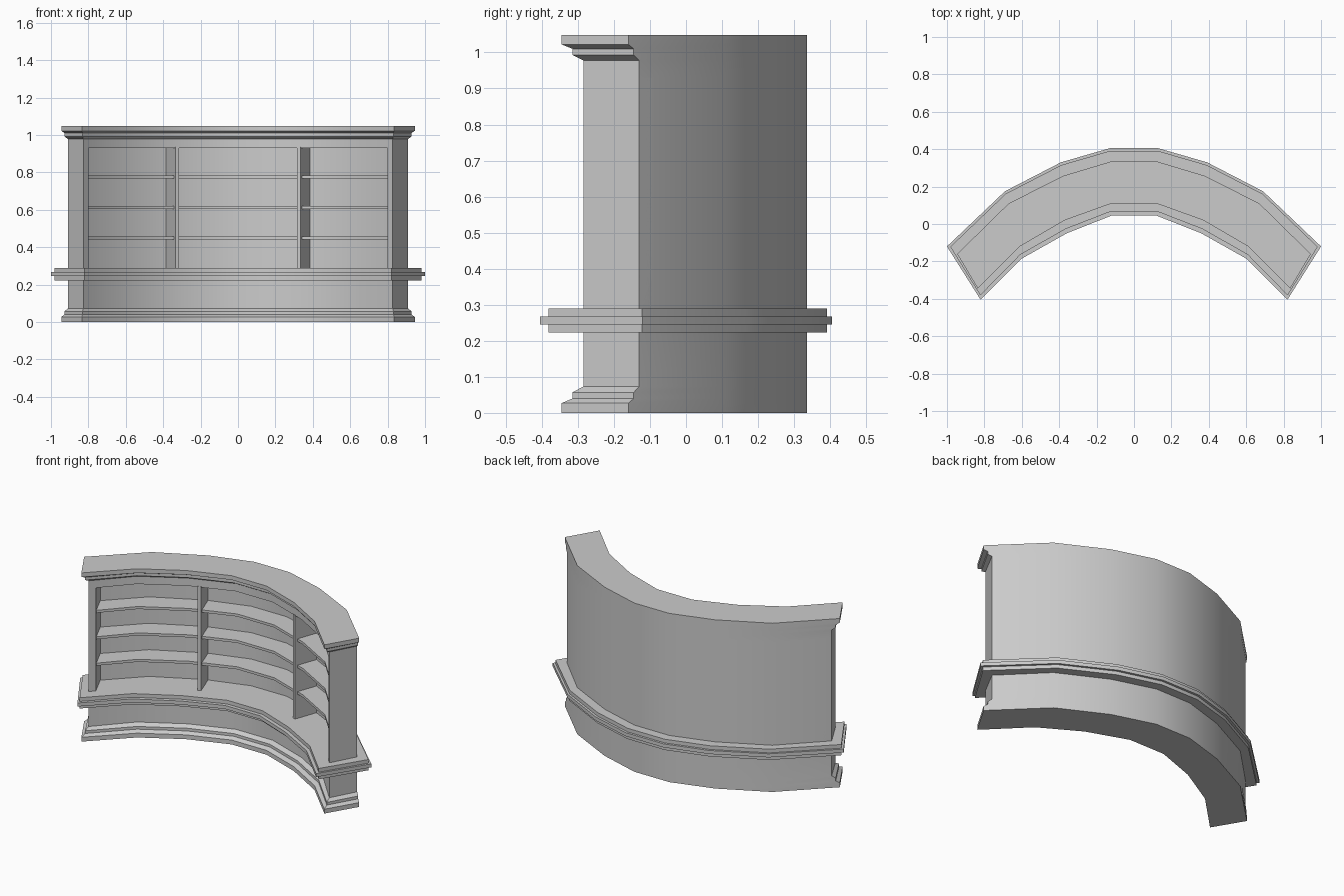
import bpy, bmesh
from mathutils import Vector

if "Cube" in bpy.data.objects:
    bpy.data.objects.remove(bpy.data.objects["Cube"], do_unlink=True)

grey = bpy.data.materials.new("plain grey")
grey.use_nodes = True
colour = (0.6, 0.6, 0.6, 1)
grey.diffuse_color = colour
grey.node_tree.nodes["Principled BSDF"].inputs["Base Color"].default_value = colour


def line(*half):
    """Mirror the right half of a plan line, giving points from -x to +x."""
    right = [Vector(p) for p in half]
    return [Vector((-p.x, p.y)) for p in reversed(right)] + right


def blend(a, b, t):
    """Mix two plans, each a (front line, back line) pair."""
    return tuple([p.lerp(q, t) for p, q in zip(m, n)] for m, n in zip(a, b))


def loft(name, levels):
    """Stack (z, plan) levels into a closed solid with strip caps."""
    bm = bmesh.new()
    rings = []
    for z, (front, back) in levels:
        rings.append([bm.verts.new((p.x, p.y, z)) for p in front + back[::-1]])
    n = len(rings[0])
    for low, high in zip(rings, rings[1:]):
        for i in range(n):
            j = (i + 1) % n
            bm.faces.new((low[i], low[j], high[j], high[i]))
    for ring in (rings[0], rings[-1]):
        for i in range(n // 2 - 1):
            bm.faces.new((ring[i], ring[i + 1], ring[n - 2 - i], ring[n - 1 - i]))
    bmesh.ops.recalc_face_normals(bm, faces=bm.faces)
    mesh = bpy.data.meshes.new(name)
    bm.to_mesh(mesh)
    bm.free()
    mesh.materials.append(grey)
    obj = bpy.data.objects.new(name, mesh)
    bpy.context.collection.objects.link(obj)
    bpy.ops.object.select_all(action="DESELECT")
    obj.select_set(True)
    bpy.context.view_layer.objects.active = obj
    bpy.ops.object.shade_smooth_by_angle(angle=0.52)
    return obj


# Plans: the cabinet body, the wide moulding edge and the belt edge
body = (line((.128, .16), (.39, .065), (.64, -.08), (.827, -.285)),
        line((.12, .335), (.38, .257), (.67, .11), (.91, -.13)))
edge = (line((.12, .11), (.37, .02), (.61, -.12), (.835, -.345)),
        line((.12, .335), (.38, .257), (.67, .11), (.945, -.16)))
belt = (line((.12, .045), (.36, -.05), (.6, -.185), (.82, -.405)),
        line((.13, .405), (.39, .33), (.69, .175), (1, -.12)))
step = blend(body, edge, .5)
belt_inner = blend(body, belt, .8)


def depth(t0, t1):
    """Part of the body plan between two depths, 0 front and 1 back."""
    front, back = body
    return tuple([p.lerp(q, t) for p, q in zip(front, back)] for t in (t0, t1))


# Plinth with stepped skirting
loft("plinth", [(0, edge), (.027, edge), (.04, step), (.057, step), (.073, body), (.25, body)])

# Belt moulding all the way round
loft("belt_core", [(.223, belt_inner), (.29, belt_inner)])
loft("belt_rim", [(.245, belt), (.267, belt)])

# Top rail with stepped cornice
loft("cornice", [(.93, body), (.978, body), (.993, step), (1.01, step), (1.022, edge), (1.048, edge)])

# Back panel and shelves
loft("back_panel", [(.28, depth(.82, 1)), (.93, depth(.82, 1))])
for i, z in enumerate((.44, .604, .768)):
    loft(f"shelf_{i + 1}", [(z, depth(.08, .85)), (z + .016, depth(.08, .85))])

# End uprights and angled dividers, one of each per side
for side, sign in (("left", 1), ("right", -1)):
    end = []
    for row in body:
        pts = [row[-1].lerp(row[-2], .15), row[-1]]
        end.append([Vector((p.x * sign, p.y)) for p in pts])
    loft(side + "_upright", [(.28, end), (.93, end)])
    divider = [[Vector((x * sign, y)) for x, y in pts] for pts in
               (((.315, .088), (.335, .081)), ((.368, .235), (.388, .228)))]
    loft(side + "_divider", [(.28, divider), (.935, divider)])
